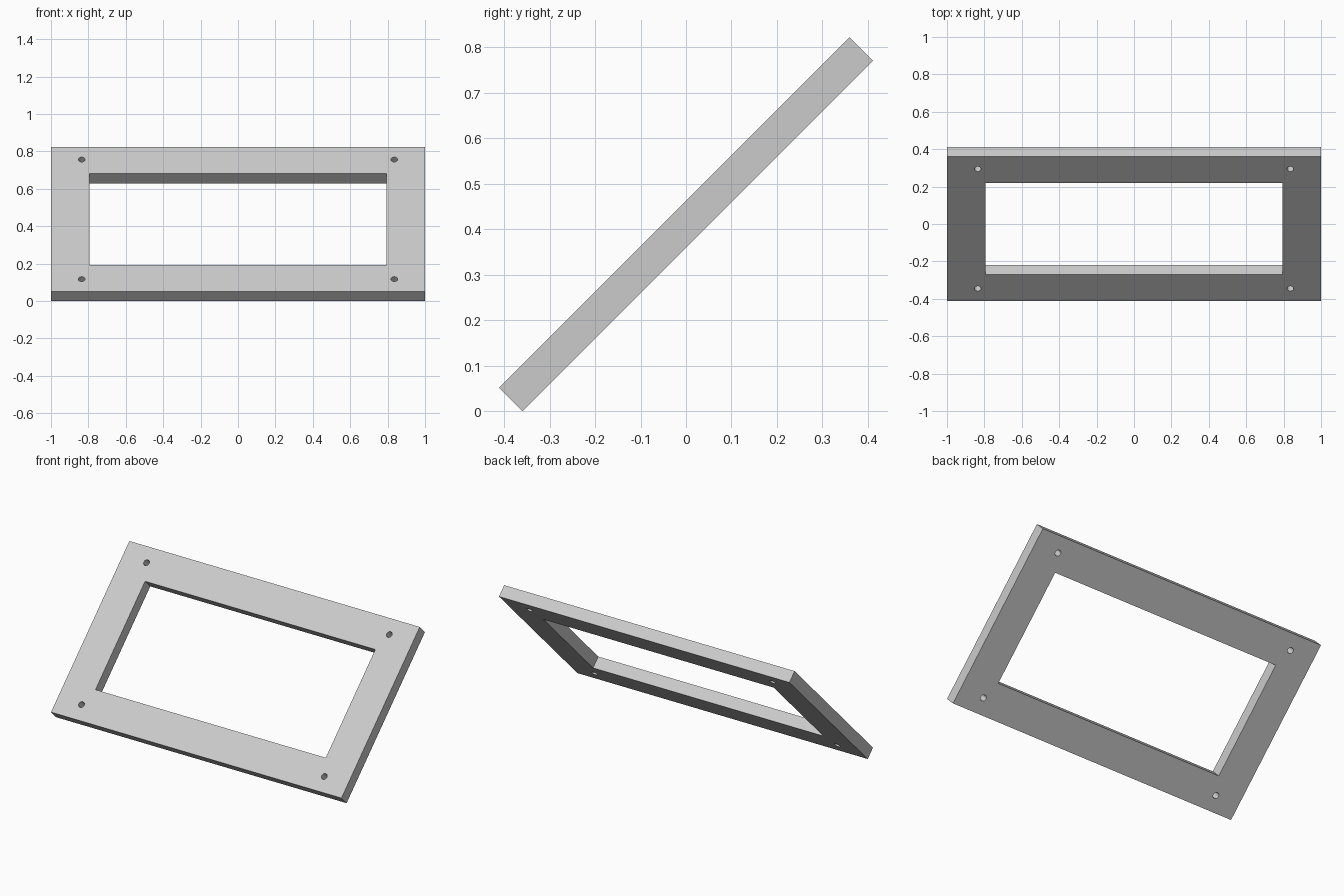
import bpy, bmesh, math
from mathutils import Matrix, Vector

cube = bpy.data.objects.get("Cube")
if cube:
    bpy.data.objects.remove(cube, do_unlink=True)

WIDTH, LENGTH, THICK = 2.0, 1.09, 0.0725
OPEN_W, OPEN_L = 1.586, 0.69
HOLE_X, HOLE_Y, HOLE_R = 0.836, 0.452, 0.018
TILT = math.radians(45)


def add_box(bm, size):
    bmesh.ops.create_cube(bm, size=1, matrix=Matrix.Diagonal((*size, 1)))


def make_object(name, bm):
    mesh = bpy.data.meshes.new(name)
    bm.to_mesh(mesh)
    bm.free()
    obj = bpy.data.objects.new(name, mesh)
    bpy.context.collection.objects.link(obj)
    return obj


# Single grey material
grey = bpy.data.materials.new("light_grey")
grey.use_nodes = True
colour = (0.6, 0.6, 0.6, 1)
grey.diffuse_color = colour
grey.node_tree.nodes["Principled BSDF"].inputs["Base Color"].default_value = colour

# Flat plate
bm = bmesh.new()
add_box(bm, (WIDTH, LENGTH, THICK))
frame = make_object("frame", bm)
frame.data.materials.append(grey)

# Cutter: rectangular opening and four corner screw holes
bm = bmesh.new()
add_box(bm, (OPEN_W, OPEN_L, THICK * 3))
for sx in (-1, 1):
    for sy in (-1, 1):
        bmesh.ops.create_cone(bm, cap_ends=True, segments=32, radius1=HOLE_R,
                              radius2=HOLE_R, depth=THICK * 3,
                              matrix=Matrix.Translation((sx * HOLE_X, sy * HOLE_Y, 0)))
cutter = make_object("opening_cutter", bm)
cutter.data.materials.append(grey)
cutter.hide_render = True

# Cut the openings and bake the result
cut = frame.modifiers.new("openings", "BOOLEAN")
cut.operation = "DIFFERENCE"
cut.solver = "EXACT"
cut.object = cutter
bpy.context.view_layer.objects.active = frame
bpy.ops.object.modifier_apply(modifier=cut.name)
bpy.data.objects.remove(cutter, do_unlink=True)

# Lean the frame back and rest its lower edge on the floor
frame.data.transform(Matrix.Rotation(TILT, 4, "X"))
lowest = min(v.co.z for v in frame.data.vertices)
frame.data.transform(Matrix.Translation(Vector((0, 0, -lowest))))

# Smooth hole walls, keep the edges sharp
bpy.ops.object.select_all(action="DESELECT")
frame.select_set(True)
bpy.ops.object.shade_smooth_by_angle(angle=math.radians(30))
